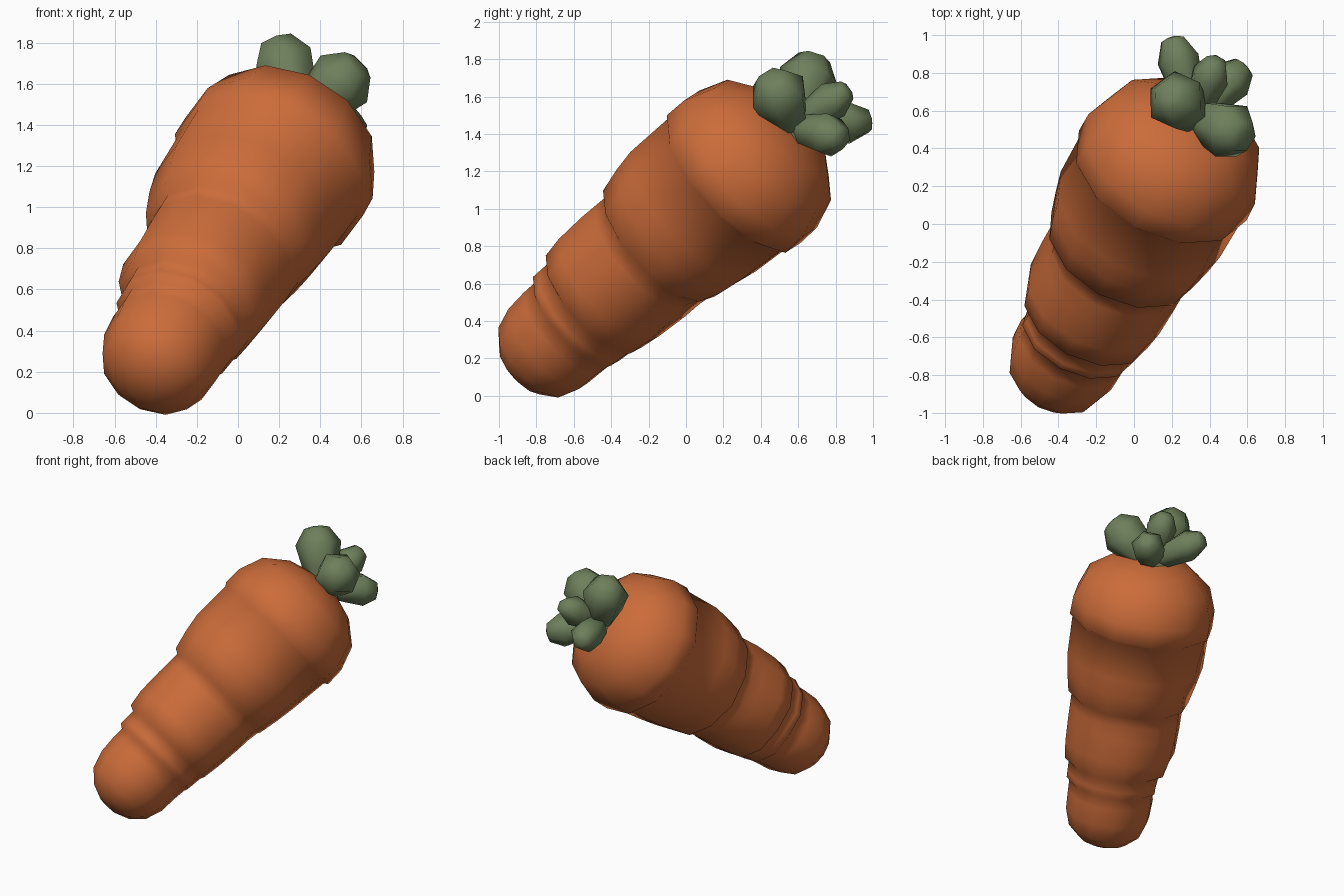
import bpy, bmesh, math
from mathutils import Vector

if "Cube" in bpy.data.objects:
    bpy.data.objects.remove(bpy.data.objects["Cube"])


def material(name, rgb):
    m = bpy.data.materials.new(name)
    m.diffuse_color = (*rgb, 1)
    m.use_nodes = True
    m.node_tree.nodes["Principled BSDF"].inputs["Base Color"].default_value = m.diffuse_color
    return m


orange = material("carrot orange", (0.60, 0.15, 0.042))
green = material("leaf green", (0.155, 0.215, 0.105))


def lathe(name, origin, axis, profile, sides, mat, sharp, shape=None, phase=0.0):
    """Closed solid of revolution: profile is (distance along axis, radius)."""
    d = axis.normalized()
    u = d.cross(Vector((0, 0, 1))).normalized()
    v = u.cross(d)
    bm = bmesh.new()
    rings = []
    for t, r in profile:
        ring = []
        for i in range(sides):
            a = 2 * math.pi * (i + phase) / sides
            rr = shape(t, a, r) if shape else r
            ring.append(bm.verts.new(origin + d * t + (u * math.cos(a) + v * math.sin(a)) * rr))
        rings.append(ring)
    for lo, hi in zip(rings, rings[1:]):
        for i in range(sides):
            j = (i + 1) % sides
            bm.faces.new((lo[i], lo[j], hi[j], hi[i]))
    bm.faces.new(rings[0][::-1])
    bm.faces.new(rings[-1])
    bmesh.ops.recalc_face_normals(bm, faces=bm.faces)
    me = bpy.data.meshes.new(name)
    bm.to_mesh(me)
    bm.free()
    ob = bpy.data.objects.new(name, me)
    bpy.context.collection.objects.link(ob)
    me.materials.append(mat)
    bpy.ops.object.select_all(action='DESELECT')
    ob.select_set(True)
    bpy.context.view_layer.objects.active = ob
    bpy.ops.object.shade_smooth_by_angle(angle=math.radians(sharp))
    return ob


# dents pressed into the root: (position along axis, angle in degrees, depth)
dents = [(-0.48, 210, 0.05), (-0.72, 270, 0.05), (-0.80, 150, 0.05),
         (-0.80, 30, 0.03), (-1.20, 180, 0.05)]


def root_shape(t, a, r):
    # the underside tapers straight, so the steps fade out there
    if -1.42 < t < -0.05:
        w = 0.8 * max(0.0, math.cos(a - math.radians(285))) ** 0.7
        r += (0.485 + 0.137 * t - r) * w
    for dt, da, depth in dents:
        diff = (a - math.radians(da) + math.pi) % (2 * math.pi) - math.pi
        r -= depth * math.exp(-((t - dt) / 0.11) ** 2 - (diff * r / 0.16) ** 2)
    return r


# root: stepped segments, each upper one a little wider than the one below
root_profile = [
    (-1.73, 0.07), (-1.69, 0.17), (-1.61, 0.255), (-1.49, 0.295), (-1.36, 0.305), (-1.28, 0.305),
    (-1.26, 0.335), (-1.22, 0.335), (-1.14, 0.335),
    (-1.12, 0.375), (-1.0, 0.395), (-0.82, 0.405), (-0.72, 0.40), (-0.64, 0.395),
    (-0.62, 0.43), (-0.48, 0.465), (-0.35, 0.487), (-0.07, 0.485),
    (-0.05, 0.503), (0.08, 0.50), (0.25, 0.44), (0.37, 0.29), (0.42, 0.12)]
centre = Vector((0.17, 0.29, 1.19))
axis = Vector((0.37, 0.69, 0.62))
lathe("root", centre, axis, root_profile, 12, orange, 80, root_shape)

# leaf crown where the stems meet
base = Vector((0.32, 0.57, 1.43))
lathe("leaf_crown", base, axis, [(-0.06, 0.16), (0.02, 0.13), (0.07, 0.06)], 8, green, 60)

# leaves: (tip, widest radius)
leaves = [((0.18, 0.69, 1.82), 0.16), ((0.59, 0.46, 1.70), 0.16), ((0.44, 0.87, 1.64), 0.105),
          ((0.20, 0.99, 1.47), 0.115), ((0.59, 0.84, 1.38), 0.12)]
for n, (tip, w) in enumerate(leaves):
    ax = Vector(tip) - base
    L = ax.length
    prof = [(0.0, w * 0.55), (L * 0.35, w * 0.8), (L * 0.72, w), (L * 0.97, w * 0.55), (L, w * 0.2)]
    lathe(f"leaf_{n + 1}", base, ax, prof, 6, green, 60, phase=0.25)
